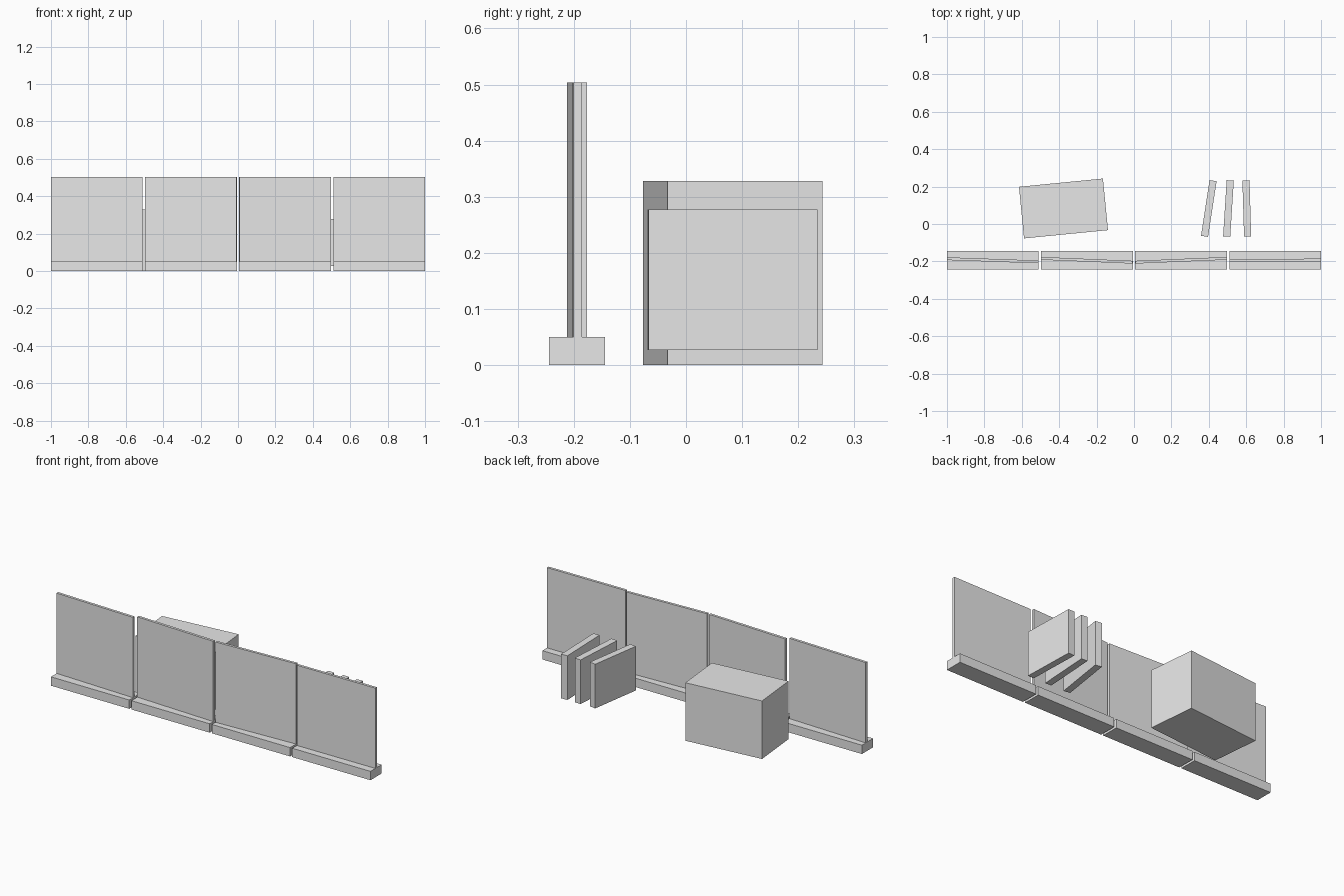
import bpy
import math

if "Cube" in bpy.data.objects:
    bpy.data.objects.remove(bpy.data.objects["Cube"])

grey = bpy.data.materials.new("light grey")
grey.diffuse_color = (0.8, 0.8, 0.8, 1)
grey.use_nodes = True
grey.node_tree.nodes["Principled BSDF"].inputs["Base Color"].default_value = grey.diffuse_color


def block(name, center, size, angle=0.0):
    """Box with the given centre and size, turned about z by degrees."""
    bpy.ops.mesh.primitive_cube_add(size=1, location=center,
                                    rotation=(0, 0, math.radians(angle)))
    ob = bpy.context.object
    ob.name = name
    ob.scale = size
    bpy.ops.object.transform_apply(location=False, rotation=False, scale=True)
    ob.data.materials.append(grey)
    return ob


# Row of four upright panels, each slightly turned on its own plinth
WIDTH, PITCH, ROW_Y = 0.49, 0.5033, -0.194
for i, turn in enumerate((-2.0, -2.4, 2.4, 0.3)):
    x = (i - 1.5) * PITCH
    block(f"plinth_{i + 1}", (x, ROW_Y, 0.025), (WIDTH, 0.1, 0.05))
    block(f"panel_{i + 1}", (x, ROW_Y, 0.277), (WIDTH, 0.0148, 0.454), turn)

# Large crate behind the left half
block("crate", (-0.377, 0.083, 0.164), (0.451, 0.277, 0.328), 5.6)

# Three thin slabs hovering behind the right half
for i, (x, turn) in enumerate(((0.400, -8.7), (0.505, -3.6), (0.603, 1.7))):
    block(f"slab_{i + 1}", (x, 0.083, 0.152), (0.038, 0.301, 0.25), turn)
